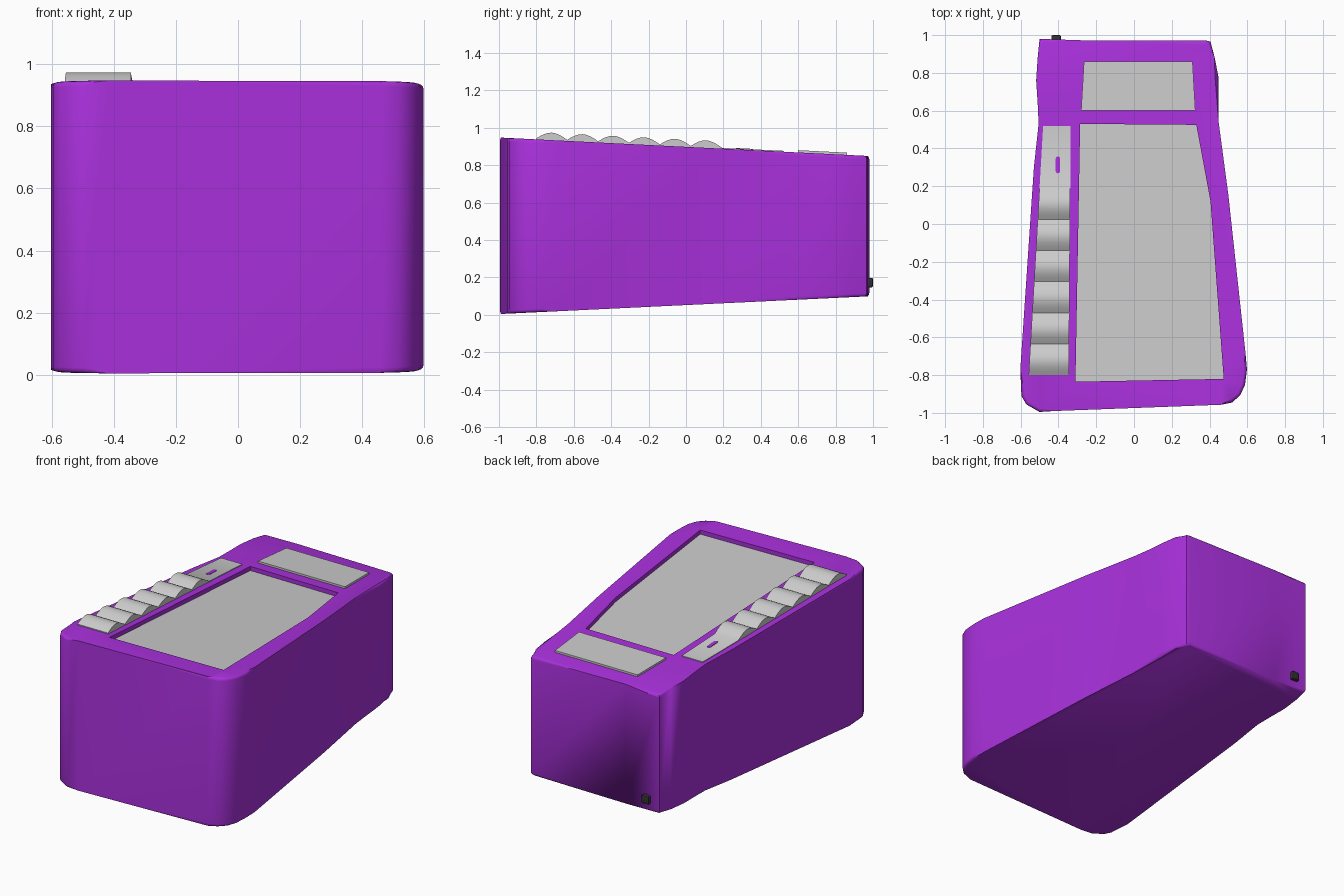
import bpy, bmesh, math
from mathutils import Vector

if "Cube" in bpy.data.objects:
    bpy.data.objects.remove(bpy.data.objects["Cube"])


def top(y):
    return 0.898 - 0.05 * y


def bottom(y):
    return 0.052 + 0.048 * y


def material(name, color):
    m = bpy.data.materials.new(name)
    m.diffuse_color = color
    m.use_nodes = True
    m.node_tree.nodes["Principled BSDF"].inputs["Base Color"].default_value = m.diffuse_color
    return m


purple = material("purple", (0.40, 0.03, 0.72, 1))
black = material("black", (0.03, 0.03, 0.03, 1))


def add_object(name, bm, mat=None):
    bmesh.ops.recalc_face_normals(bm, faces=bm.faces[:])
    me = bpy.data.meshes.new(name)
    bm.to_mesh(me)
    bm.free()
    ob = bpy.data.objects.new(name, me)
    bpy.context.collection.objects.link(ob)
    if mat:
        me.materials.append(mat)
    return ob


def prism(name, outline, low, high, bevel=0, mat=None, rim_bottom=False):
    """Plan outline stretched between two height functions of y."""
    bm = bmesh.new()
    lo = [bm.verts.new((x, y, low(y))) for x, y in outline]
    hi = [bm.verts.new((x, y, high(y))) for x, y in outline]
    n = len(outline)
    base = bm.faces.new(lo)
    cap = bm.faces.new(hi)
    for i in range(n):
        j = (i + 1) % n
        bm.faces.new((lo[i], lo[j], hi[j], hi[i]))
    if bevel:
        edges = list(cap.edges) + (list(base.edges) if rim_bottom else [])
        bmesh.ops.bevel(bm, geom=edges, offset=bevel, segments=3,
                        profile=0.5, affect='EDGES')
    return add_object(name, bm, mat)


def smooth(ob, angle=35):
    bpy.ops.object.select_all(action='DESELECT')
    ob.select_set(True)
    bpy.context.view_layer.objects.active = ob
    bpy.ops.object.shade_smooth_by_angle(angle=math.radians(angle))


# Waisted, tapering body
outline = [(-0.50, 0.98), (-0.51, 0.88), (-0.518, 0.76), (-0.51, 0.64),
           (-0.505, 0.53), (-0.53, 0.30), (-0.602, -0.77), (-0.596, -0.91),
           (-0.57, -0.955), (-0.50, -0.995), (-0.42, -0.99), (0.46, -0.957),
           (0.52, -0.945), (0.563, -0.905), (0.588, -0.85), (0.598, -0.77),
           (0.59, -0.68), (0.50, 0.15), (0.448, 0.54), (0.447, 0.78),
           (0.425, 0.89), (0.405, 0.965), (0.38, 0.972), (-0.26, 0.972)]
body = prism("body", outline, bottom, top, 0.018, purple, True)

# Screen pocket cut into the top
screen_plan = [(-0.285, 0.53), (0.33, 0.525), (0.405, 0.12),
               (0.475, -0.82), (-0.31, -0.835)]
cutter = prism("screen_cutter", screen_plan, lambda y: top(y) - 0.03,
               lambda y: top(y) + 0.1)
cutter.hide_render = True
mod = body.modifiers.new("pocket", 'BOOLEAN')
mod.operation = 'DIFFERENCE'
mod.solver = 'EXACT'
mod.object = cutter
bpy.context.view_layer.objects.active = body
bpy.ops.object.modifier_apply(modifier="pocket")
bpy.data.objects.remove(cutter)
smooth(body)

# Screen on the pocket floor
prism("screen", screen_plan, lambda y: top(y) - 0.04, lambda y: top(y) - 0.026)

# Push button plate
prism("push_button", [(-0.265, 0.86), (0.31, 0.86), (0.325, 0.60), (-0.28, 0.60)],
      lambda y: top(y) - 0.02, lambda y: top(y) + 0.012)

# Side strip: flat part followed by six rounded ridges
profile = [(0.52, top(0.52) + 0.005), (0.195, top(0.195) + 0.004)]
pitch, steps = 0.165, 8
for k in range(6):
    start = 0.19 - k * pitch
    for s in range(1, steps + 1):
        y = start - pitch * s / steps
        profile.append((y, top(y) + 0.006 + 0.034 * math.sin(math.pi * s / steps)))
end = profile[-1][0]
profile += [(end, top(end) - 0.03), (0.52, top(0.52) - 0.03)]
bm = bmesh.new()
rows = []
for x_front, x_back in ((-0.558, -0.481), (-0.345, -0.335)):
    rows.append([bm.verts.new((x_front + (x_back - x_front) * (y - end) / (0.52 - end), y, z))
                 for y, z in profile])
    bm.faces.new(rows[-1])
for i in range(len(profile)):
    j = (i + 1) % len(profile)
    bm.faces.new((rows[0][i], rows[0][j], rows[1][j], rows[1][i]))
smooth(add_object("ridged_strip", bm))

# Small indicator slot on the flat part of the strip
slot = [(-0.403 + 0.012 * math.cos(a), 0.313 + d + 0.012 * math.sin(a))
        for d, a0 in ((0.033, 0), (-0.033, math.pi))
        for a in (a0 + math.pi * t / 4 for t in range(5))]
prism("indicator_slot", slot, lambda y: top(y) - 0.01, lambda y: top(y) + 0.007, 0, purple)

# Black knob low on the back
bm = bmesh.new()
bmesh.ops.create_cube(bm, size=1)
bmesh.ops.scale(bm, vec=Vector((0.052, 0.06, 0.052)), verts=bm.verts[:])
bmesh.ops.bevel(bm, geom=bm.edges[:], offset=0.008, segments=2, profile=0.5, affect='EDGES')
bmesh.ops.translate(bm, vec=Vector((-0.412, 0.97, 0.172)), verts=bm.verts[:])
smooth(add_object("back_knob", bm, black))
